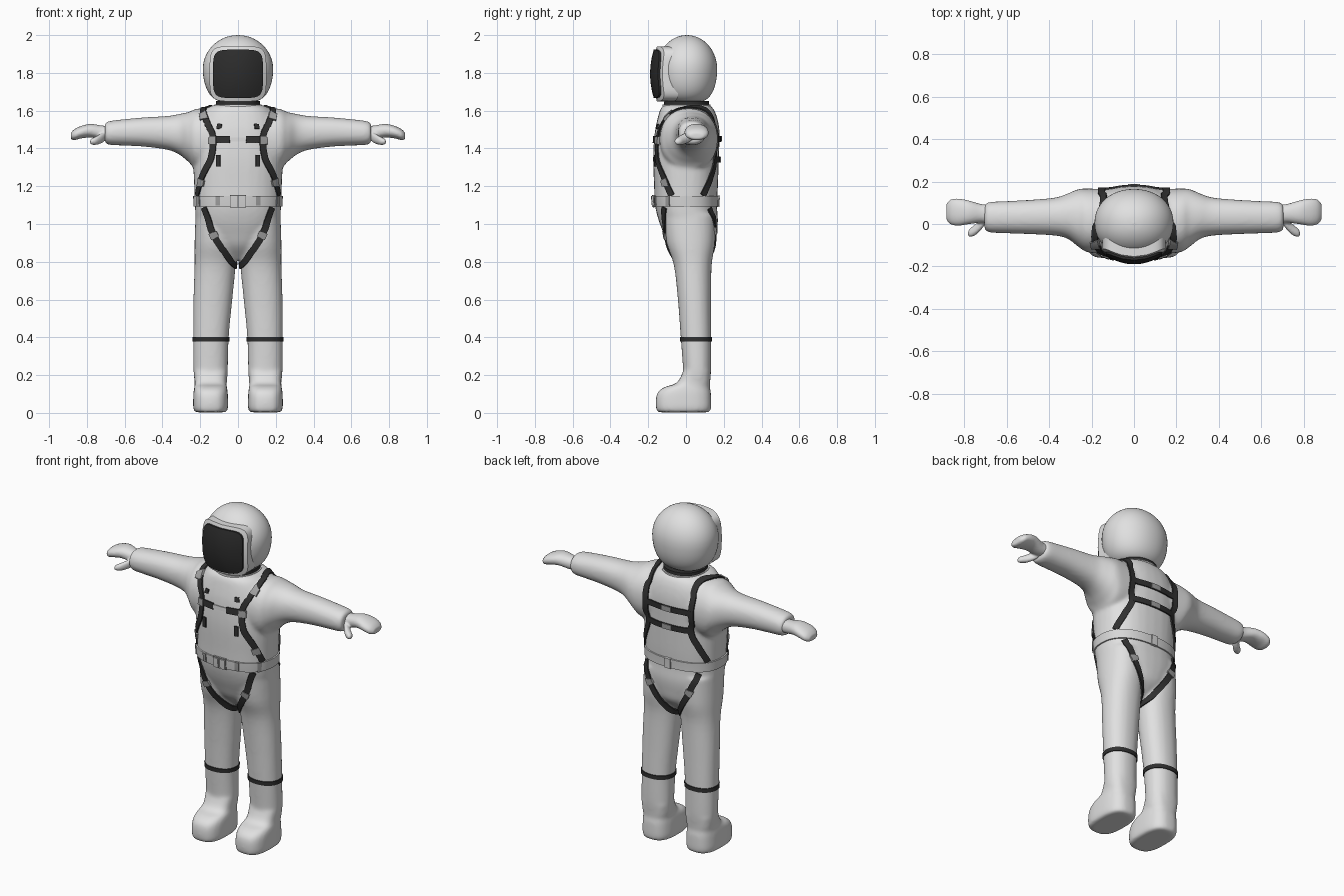
import bpy, bmesh, math
from mathutils import Vector
from mathutils.bvhtree import BVHTree

if "Cube" in bpy.data.objects:
    bpy.data.objects.remove(bpy.data.objects["Cube"])


def material(name, v):
    m = bpy.data.materials.new(name)
    m.diffuse_color = (v, v, v, 1)
    m.use_nodes = True
    m.node_tree.nodes["Principled BSDF"].inputs["Base Color"].default_value = m.diffuse_color
    return m


WHITE = material("suit_white", 0.75)
BELT = material("belt_white", 0.68)
DARK = material("strap_black", 0.03)
GLASS = material("visor_black", 0.025)
METAL = material("buckle_grey", 0.35)


def spline(pts, n=6, closed=False):
    """Catmull-Rom resampling of tuples of any length."""
    k, out = len(pts), []
    for i in range(k if closed else k - 1):
        q = [pts[j % k] if closed else pts[min(max(j, 0), k - 1)] for j in range(i - 1, i + 3)]
        for s in range(n):
            t = s / n
            out.append(tuple(0.5 * (2 * b + (c - a) * t + (2 * a - 5 * b + 4 * c - d) * t * t
                                    + (3 * b - a - 3 * c + d) * t ** 3) for a, b, c, d in zip(*q)))
    return out if closed else out + [pts[-1]]


def power(v, e):
    return math.copysign(abs(v) ** (2 / e), v)


def loft(bm, sections, axis='z', e=2.2, side=1, n=32):
    """Tube through sections (cx, cy, cz, r1, r2); side=-1 mirrors in x."""
    rings = []
    for cx, cy, cz, r1, r2 in spline(sections, 4):
        ring = []
        for i in range(n):
            a = 2 * math.pi * i / n
            u, v = r1 * power(math.cos(a), e), r2 * power(math.sin(a), e)
            p = (cx + u, cy + v, cz) if axis == 'z' else (cx, cy + u, cz + v)
            ring.append(bm.verts.new((p[0] * side, p[1], p[2])))
        rings.append(ring)
    faces = [bm.faces.new(rings[0]), bm.faces.new(rings[-1])]
    for a, b in zip(rings, rings[1:]):
        for i in range(n):
            faces.append(bm.faces.new((a[i], a[(i + 1) % n], b[(i + 1) % n], b[i])))
    bmesh.ops.recalc_face_normals(bm, faces=faces)


def finish(name, bm, mat, voxel=0, smooth=8):
    me = bpy.data.meshes.new(name)
    bmesh.ops.recalc_face_normals(bm, faces=bm.faces[:])
    bm.to_mesh(me)
    bm.free()
    me.materials.append(mat)
    ob = bpy.data.objects.new(name, me)
    bpy.context.collection.objects.link(ob)
    if voxel:  # fuse overlapping tubes into one soft skin
        r = ob.modifiers.new("Fuse", 'REMESH')
        r.mode, r.voxel_size, r.use_smooth_shade = 'VOXEL', voxel, True
        s = ob.modifiers.new("Soften", 'SMOOTH')
        s.factor, s.iterations = 0.5, smooth
    return ob


# Suit: torso, legs with boots, and sleeves fused together
bm = bmesh.new()
loft(bm, [(0, .03, .81, .05, .05), (0, .03, .88, .13, .115), (0, .022, .95, .19, .14),
          (0, .012, 1.02, .222, .157), (0, 0, 1.1, .228, .164), (0, 0, 1.2, .232, .169),
          (0, 0, 1.35, .237, .174), (0, .006, 1.48, .226, .172), (0, .008, 1.56, .205, .158),
          (0, .005, 1.61, .17, .14), (0, .003, 1.63, .13, .12)], e=2.4)
for s in (-1, 1):
    loft(bm, [(.143, .055, .16, .085, .07), (.145, .059, .22, .091, .074), (.143, .053, .4, .094, .081),
              (.133, .045, .6, .103, .088), (.121, .036, .78, .109, .1), (.116, .025, .9, .114, .128),
              (.115, .015, 1.05, .11, .14)], side=s)
    loft(bm, [(.145, -.013, .003, .083, .137), (.145, -.013, .025, .092, .146), (.145, -.013, .08, .092, .146),
              (.145, -.007, .115, .09, .138), (.145, .008, .138, .086, .118), (.145, .04, .16, .084, .088),
              (.145, .058, .22, .088, .073)], e=2.8, side=s)
    loft(bm, [(0, .01, 1.45, .15, .15), (.2, .015, 1.447, .152, .165), (.26, .028, 1.46, .137, .133),
              (.31, .037, 1.475, .108, .108), (.37, .035, 1.482, .09, .09), (.49, .033, 1.487, .081, .078),
              (.6, .032, 1.485, .076, .07), (.68, .032, 1.482, .072, .063), (.705, .032, 1.482, .06, .052)],
         axis='x', side=s)
suit = finish("suit", bm, WHITE, .01)

# Gloves: mitten and thumb
for s in (-1, 1):
    bm = bmesh.new()
    loft(bm, [(.68, .045, 1.483, .046, .036), (.72, .05, 1.484, .044, .037), (.78, .055, 1.494, .056, .036),
              (.83, .056, 1.486, .064, .033), (.866, .057, 1.473, .058, .029), (.885, .057, 1.466, .036, .016)],
         axis='x', side=s)
    loft(bm, [(.695, .03, 1.47, .02, .022), (.72, .0, 1.455, .026, .026), (.75, -.028, 1.442, .026, .023),
              (.775, -.042, 1.436, .019, .016), (.783, -.045, 1.435, .008, .008)], axis='x', side=s)
    finish("glove", bm, WHITE, .006, 4)

# Helmet shell and neck ring
bm = bmesh.new()
sec = []
for d in range(-76, 90, 11):
    t = math.radians(d)
    w = math.cos(t) ** (1 if d > 0 else .55)
    sec.append((0, .005, 1.82 + .18 * math.sin(t), .186 * w, .16 * w))
sec.append((0, .005, 2.0, .004, .004))
loft(bm, sec, e=2.1, n=48)
finish("helmet", bm, WHITE)
bm = bmesh.new()
loft(bm, [(0, .003, 1.6, .125, .128), (0, .003, 1.632, .125, .128)], n=48)
finish("collar", bm, WHITE)
bm = bmesh.new()
loft(bm, [(0, .003, 1.625, .117, .12), (0, .003, 1.65, .117, .12)], n=48)
finish("neck_ring", bm, DARK)


def shield(name, hx, hz, y0, depth, mat):
    """Curved rounded-square plate facing the front with a rim going back."""
    bm, n, steps = bmesh.new(), 64, 8
    rings = []
    for k in range(1, steps + 2):
        r = min(k, steps) / steps
        ring = []
        for i in range(n):
            a = 2 * math.pi * i / n
            x, z = hx * r * power(math.cos(a), 5), hz * r * power(math.sin(a), 5)
            y = y0 + .04 * (x / .13) ** 2 + .02 * (z / .13) ** 2 + (depth if k > steps else 0)
            ring.append(bm.verts.new((x, y, 1.795 + z)))
        rings.append(ring)
    bm.faces.new(rings[0])
    for a, b in zip(rings, rings[1:]):
        for i in range(n):
            bm.faces.new((a[i], a[(i + 1) % n], b[(i + 1) % n], b[i]))
    finish(name, bm, mat)


shield("visor_frame", .15, .146, -.179, .075, WHITE)
shield("visor", .132, .128, -.19, .02, GLASS)

# Straps are ribbons laid onto the fused suit surface
bpy.context.view_layer.update()
skin = BVHTree.FromObject(suit, bpy.context.evaluated_depsgraph_get())


def strap(name, pts, width=.034, thick=.008, mat=DARK, closed=False):
    bm, rings = bmesh.new(), []
    path = [skin.find_nearest(Vector(p)) for p in spline(pts, 6, closed)]
    k = len(path)
    for i, (p, nrm, _, _) in enumerate(path):
        nxt = path[(i + 1) % k if closed else min(i + 1, k - 1)][0]
        prv = path[i - 1 if closed else max(i - 1, 0)][0]
        across = nrm.cross(nxt - prv).normalized() * width / 2
        ring = []
        for off in (-across, Vector(), across):
            base, bn = skin.find_nearest(p + off)[:2]
            ring.append((base - bn * .004, base + bn * thick))
        order = [ring[0][0], ring[0][1], ring[1][1], ring[2][1], ring[2][0]]
        rings.append([bm.verts.new(v) for v in order])
    for i in range(k if closed else k - 1):
        a, b = rings[i], rings[(i + 1) % k]
        for j in range(5):
            bm.faces.new((a[j], a[(j + 1) % 5], b[(j + 1) % 5], b[j]))
    if not closed:
        bm.faces.new(rings[0])
        bm.faces.new(rings[-1])
    finish(name, bm, mat)


def ellipse(cx, cy, z, rx, ry, n=16):
    return [(cx + rx * math.cos(2 * math.pi * i / n), cy + ry * math.sin(2 * math.pi * i / n), z)
            for i in range(n)]


# Belt with its clasp
strap("belt", ellipse(0, 0, 1.12, .25, .185), .054, .008, BELT, True)
strap("belt_clasp_base", [(-.042, -.18, 1.12), (.042, -.18, 1.12)], .064, .012, METAL)
for x in (-.022, .022):
    strap("belt_clasp", [(x - .016, -.18, 1.12), (x + .016, -.18, 1.12)], .056, .018, BELT)
strap("back_belt_clasp", [(-.02, .18, 1.12), (.02, .18, 1.12)], .06, .014, BELT)

# Cross straps on chest and back
strap("chest_strap", [(-.05, -.2, 1.45), (.05, -.2, 1.45)], .022, .006, BELT)
for z in (1.45, 1.34):
    strap("back_cross_strap", [(-.15, .2, z), (0, .2, z), (.15, .2, z)], .032)
    strap("back_cross_buckle", [(-.03, .2, z), (.03, .2, z)], .03, .012, METAL)

for s in (-1, 1):
    def mir(*pts):
        return [(s * x, y, z) for x, y, z in pts]

    # Shoulder harness running from belt, over the shoulder, down to belt
    strap("shoulder_strap", mir((.225, -.08, 1.15), (.2, -.13, 1.25), (.155, -.18, 1.35), (.143, -.18, 1.45),
                                (.165, -.16, 1.54), (.188, -.08, 1.61), (.18, 0, 1.64), (.16, .1, 1.63),
                                (.153, .18, 1.54), (.15, .2, 1.42), (.16, .19, 1.32), (.2, .14, 1.22),
                                (.225, .1, 1.15)))
    strap("shoulder_buckle", mir((.18, -.13, 1.565), (.188, -.09, 1.6)), .046, .013, METAL)
    strap("harness_buckle", mir((.148, -.18, 1.425), (.148, -.18, 1.465)), .044, .013, METAL)
    strap("side_buckle", mir((.212, -.12, 1.2), (.204, -.13, 1.235)), .042, .012, METAL)
    strap("chest_strap_side", mir((.045, -.2, 1.45), (.145, -.18, 1.45)), .036)
    # Chest fasteners and loops
    strap("chest_stud", mir((.11, -.19, 1.51), (.11, -.19, 1.54)), .024)
    strap("chest_loop", mir((.11, -.19, 1.305), (.11, -.19, 1.365)), .022)
    strap("belt_loop", mir((.11, -.18, 1.095), (.11, -.18, 1.148)), .022, .013, METAL)
    strap("belt_side_loop", mir((.215, -.1, 1.092), (.215, -.1, 1.148)), .022, .013, METAL)
    # Leg harness passing under the crotch
    strap("leg_strap", mir((.195, -.13, 1.085), (.15, -.15, .97), (.09, -.13, .875), (.028, -.07, .805),
                           (.012, .03, .78), (.03, .13, .82), (.095, .17, .91), (.15, .18, 1.0),
                           (.19, .15, 1.085)))
    strap("leg_buckle", mir((.14, -.15, .95), (.122, -.15, .92)), .044, .013, METAL)
    strap("rear_leg_buckle", mir((.14, .18, .985), (.122, .18, .955)), .044, .013, METAL)
    # Band round the shin
    strap("shin_band", ellipse(s * .143, .053, .39, .1, .09), .024, .005, DARK, True)

# Smooth shading that keeps strap and rim edges crisp
for ob in bpy.context.collection.objects:
    if ob.type == 'MESH':
        ob.select_set(True)
        bpy.context.view_layer.objects.active = ob
bpy.ops.object.shade_smooth_by_angle(angle=math.radians(40))
